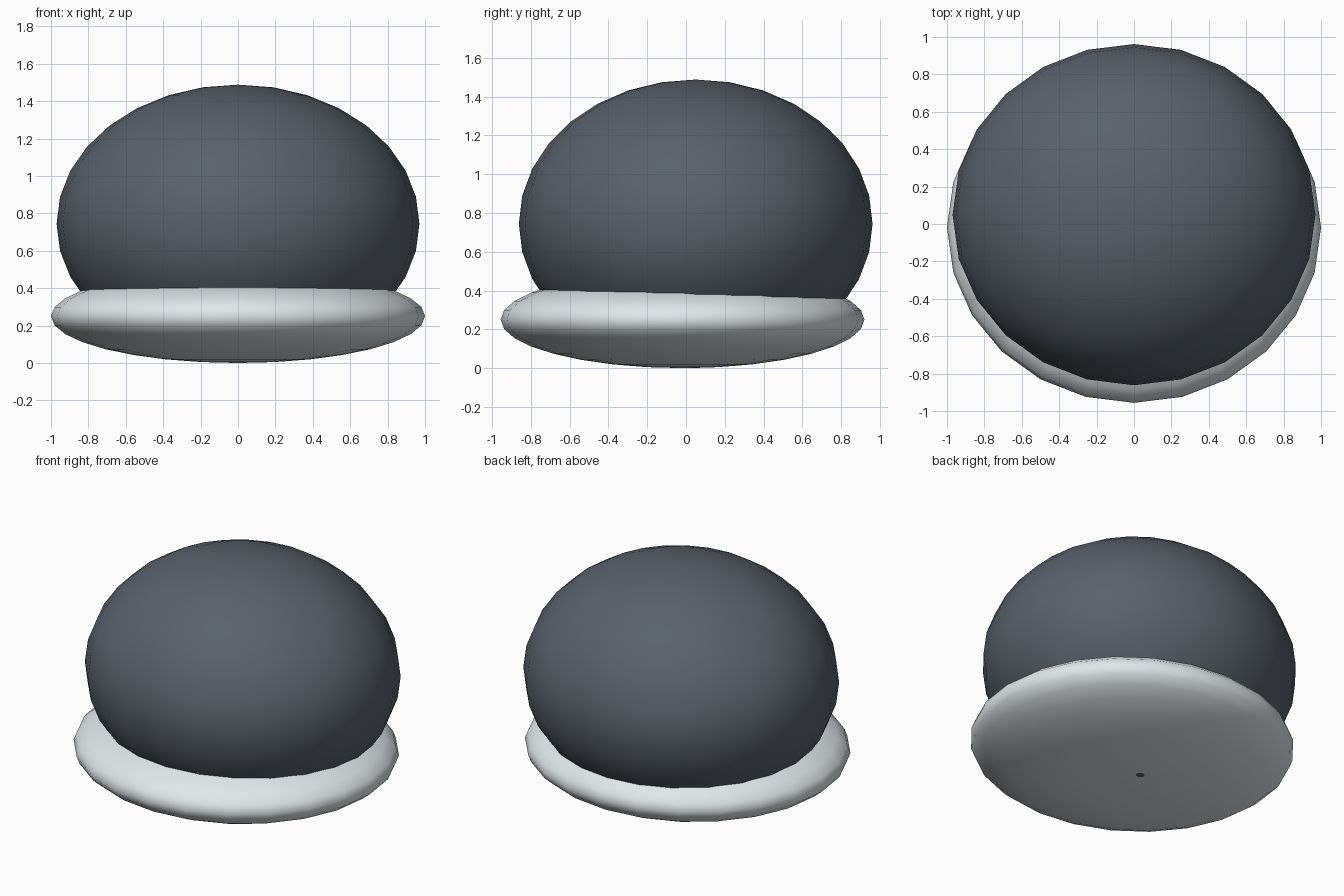
import bpy

if "Cube" in bpy.data.objects:
    bpy.data.objects.remove(bpy.data.objects["Cube"])


def ellipsoid(name, centre, radii, colour):
    bpy.ops.mesh.primitive_uv_sphere_add(segments=24, ring_count=16, radius=1, location=centre)
    obj = bpy.context.object
    obj.name = name
    obj.scale = radii
    bpy.ops.object.transform_apply(location=False, rotation=False, scale=True)
    bpy.ops.object.shade_smooth()
    mat = bpy.data.materials.new(name + "_colour")
    mat.diffuse_color = (*colour, 1)
    mat.use_nodes = True
    mat.node_tree.nodes["Principled BSDF"].inputs["Base Color"].default_value = mat.diffuse_color
    obj.data.materials.append(mat)
    return obj


# Large dark rounded body, just poking through the base at its lowest point
ellipsoid("dome_body", (0, 0.05, 0.744), (0.97, 0.912, 0.744), (0.10, 0.12, 0.145))

# Flattened pale disc it sits in
ellipsoid("base_disc", (0, -0.018, 0.25), (1.0, 0.938, 0.25), (0.75, 0.80, 0.82))
